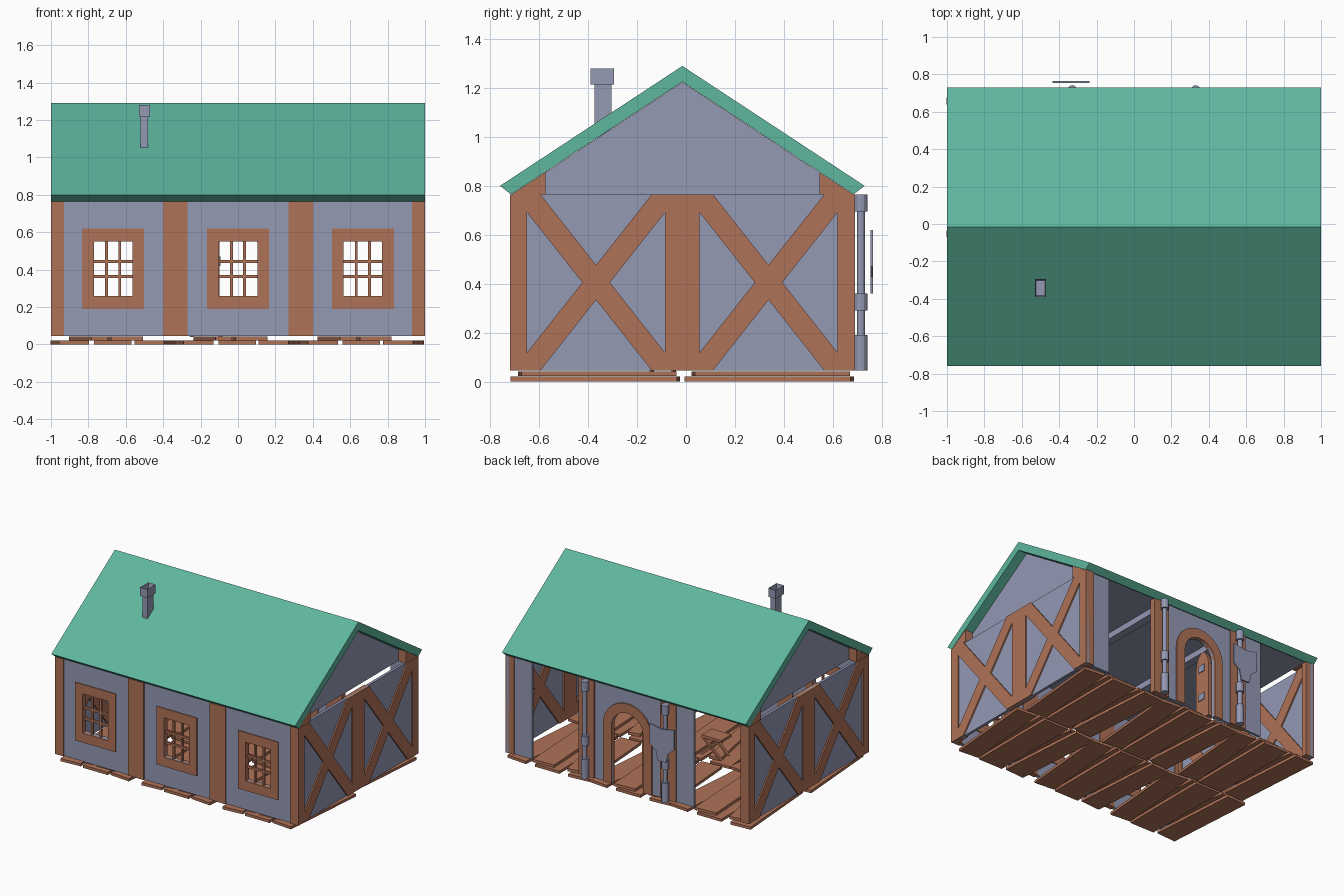
import bpy, bmesh, math
from mathutils import Matrix, Vector

old = bpy.data.objects.get("Cube")
if old:
    bpy.data.objects.remove(old, do_unlink=True)


def material(name, rgb):
    m = bpy.data.materials.new(name)
    m.use_nodes = True
    m.diffuse_color = (*rgb, 1)
    m.node_tree.nodes["Principled BSDF"].inputs["Base Color"].default_value = (*rgb, 1)
    return m


GREEN = material("roof_green", (0.112, 0.468, 0.342))
GRAY = material("plaster_gray", (0.296, 0.319, 0.456))
BROWN = material("timber_brown", (0.429, 0.168, 0.095))


def finish(name, bm, mat):
    bmesh.ops.recalc_face_normals(bm, faces=bm.faces)
    mesh = bpy.data.meshes.new(name)
    bm.to_mesh(mesh)
    bm.free()
    mesh.materials.append(mat)
    ob = bpy.data.objects.new(name, mesh)
    bpy.context.collection.objects.link(ob)
    return ob


def prism(name, pts, axis, lo, hi, mat):
    """Extrude a flat outline: (y, z) points along x, or (x, z) points along y."""
    bm = bmesh.new()
    def place(p, d):
        return (d, *p) if axis == "x" else (p[0], d, p[1])
    face = bm.faces.new([bm.verts.new(place(p, lo)) for p in pts])
    grown = bmesh.ops.extrude_face_region(bm, geom=[face])["geom"]
    shift = Vector(place((0, 0), hi - lo))
    bmesh.ops.translate(bm, verts=[v for v in grown if isinstance(v, bmesh.types.BMVert)], vec=shift)
    return finish(name, bm, mat)


def box(name, x, y, z, mat, turn=0):
    bm = bmesh.new()
    bmesh.ops.create_cube(bm, size=1)
    bm.transform(Matrix.Diagonal((x[1] - x[0], y[1] - y[0], z[1] - z[0], 1)))
    bm.transform(Matrix.Rotation(math.radians(turn), 4, "Z"))
    bm.transform(Matrix.Translation((sum(x) / 2, sum(y) / 2, sum(z) / 2)))
    return finish(name, bm, mat)


def arch(r, spring, base, steps=14):
    """Points of an arch from its right foot over the top to its left foot."""
    curve = [(r * math.cos(math.pi * i / steps), spring + r * math.sin(math.pi * i / steps))
             for i in range(steps + 1)]
    return [(r, base)] + curve + [(-r, base)]


LOW, TOP, MID = 0.045, 0.765, -0.015
FRONT, BACK = -0.72, 0.69
WALL = (LOW, TOP)

# Roof slab and the solid attic under it
prism("roof", [(-0.76, 0.8), (MID, 1.29), (0.73, 0.8), (0.685, TOP), (MID, 1.225), (-0.715, TOP)],
      "x", -1, 1, GREEN)
prism("attic_gables", [(-0.712, TOP), (MID, 1.224), (0.682, TOP)], "x", -0.93, 0.93, GRAY)

# Chimney with a hollow cap
box("chimney_shaft", (-0.52, -0.48), (-0.375, -0.305), (1.0, 1.22), GRAY)
cap = box("chimney_cap", (-0.53, -0.47), (-0.39, -0.295), (1.215, 1.28), GRAY)
bm = bmesh.new()
bm.from_mesh(cap.data)
lid = max(bm.faces, key=lambda f: f.calc_center_median().z)
bmesh.ops.inset_individual(bm, faces=[lid], thickness=0.01)
bmesh.ops.translate(bm, verts=lid.verts, vec=(0, 0, -0.04))
bm.to_mesh(cap.data)
bm.free()

# Timber-framed end walls: a plaster panel, posts and crossed braces
PANEL_W, CROSS = 0.055, 0.073
for side, label in ((1, "left"), (-1, "right")):
    outer = tuple(sorted((side * 0.96, side)))
    plaster = tuple(sorted((side * 0.97, side * 0.99)))
    box(label + "_end_panel", plaster, (FRONT, BACK), WALL, GRAY)
    for y0, y1 in ((FRONT, -0.65), (-0.085, 0.055), (0.62, BACK)):
        box(label + "_end_post", outer, (y0, y1), WALL, BROWN)
    for y0, y1 in ((-0.65, -0.085), (0.055, 0.62)):
        for a, b in ((y0, y1), (y1, y0)):
            dy = math.copysign(PANEL_W, b - a)
            prism(label + "_end_brace",
                  [(a, LOW), (a + dy, LOW), (b, TOP - CROSS), (b, TOP), (b - dy, TOP), (a, LOW + CROSS)],
                  "x", *outer, BROWN)
    # Timber wedges filling the corners under the eaves
    wedge = tuple(sorted((side * 0.935, side * 0.998)))
    for s in (1, -1):
        edge, inner = MID + s * 0.698, MID + s * 0.56
        prism(label + "_eave_wedge", [(edge, TOP), (inner, TOP), (inner, 0.856)], "x", *wedge, BROWN)

# Posts along the front and the back
POSTS = ((-1, -0.93), (-0.4, -0.27), (0.27, 0.4), (0.93, 1))
for x in POSTS:
    box("front_post", x, (FRONT, FRONT + 0.04), WALL, BROWN)
    box("back_post", x, (BACK - 0.04, BACK), WALL, BROWN)

# Front wall: three bays, each with a framed and barred window
HALF_W, SILL, HEAD = 0.103, 0.26, 0.55
plaster_y, frame_y, bar_y = (-0.712, -0.685), (FRONT, -0.678), (-0.708, -0.692)
for x, x0, x1 in ((-0.668, -0.93, -0.4), (0, -0.27, 0.27), (0.668, 0.4, 0.93)):
    l, r = x - HALF_W, x + HALF_W
    fl, fr = x - 0.165, x + 0.165
    for name, xs, zs in (("side", (x0, l), WALL), ("side", (r, x1), WALL),
                         ("below", (l, r), (LOW, SILL)), ("above", (l, r), (HEAD, TOP))):
        box("front_panel_" + name, xs, plaster_y, zs, GRAY)
    for name, xs, zs in (("jamb", (fl, l), (0.19, 0.62)), ("jamb", (r, fr), (0.19, 0.62)),
                         ("sill", (l, r), (0.19, SILL)), ("lintel", (l, r), (HEAD, 0.62))):
        box("window_" + name, xs, frame_y, zs, BROWN)
    for dx in (-0.035, 0.035):
        box("window_upright", (x + dx - 0.007, x + dx + 0.007), bar_y, (SILL, HEAD), BROWN)
    for z in (0.363, 0.443):
        box("window_crossbar", (l, r), bar_y, (z - 0.008, z + 0.008), BROWN)

# Back wall: arched doorway bay and short plaster returns, with open bays between
INNER_R, OUTER_R, SPRING = 0.13, 0.2, 0.47
opening = arch(INNER_R, SPRING, LOW)
prism("doorway_wall", opening + [(-0.27, LOW), (-0.27, TOP), (0.27, TOP), (0.27, LOW)],
      "y", BACK - 0.03, BACK - 0.01, GRAY)
prism("doorway_arch", opening + arch(OUTER_R, SPRING, LOW)[::-1], "y", BACK - 0.035, BACK, BROWN)
for x in ((0.79, 0.93), (-0.54, -0.4)):
    box("back_return", x, (BACK - 0.03, BACK - 0.01), WALL, GRAY)

# Door leaf standing open, with metal fittings
prism("door_leaf", [(0.66 + 0.5 * (px - INNER_R), pz) for px, pz in arch(INNER_R, 0.44, 0.06)],
      "x", -0.125, -0.1, BROWN)
for z in (0.2, 0.42):
    box("door_fitting", (-0.1, -0.094), (0.56, 0.62), (z, z + 0.05), GRAY)

# Ceiling tie beams
for x in (-0.3, 0.3):
    box("tie_beam", (x - 0.03, x + 0.03), (-0.68, 0.65), (0.72, TOP), GRAY)


# Columns with collars beside the door
def drum(name, x, y, r, z0, z1):
    bm = bmesh.new()
    bmesh.ops.create_cone(bm, cap_ends=True, segments=12, radius1=r, radius2=r, depth=z1 - z0)
    bm.transform(Matrix.Translation((x, y, (z0 + z1) / 2)))
    finish(name, bm, GRAY)


for x in (-0.33, 0.33):
    drum("column_shaft", x, 0.715, 0.016, LOW, TOP)
    for z0, z1 in ((LOW, 0.19), (0.29, 0.36), (0.695, TOP)):
        drum("column_collar", x, 0.715, 0.027, z0, z1)

# Hanging shield-shaped sign
shield = [(0.1, 0.62), (0.1, 0.47), (0.05, 0.43), (0.035, 0.36)]
prism("sign_board", [(-0.337 + x, z) for x, z in shield] + [(-0.337 - x, z) for x, z in shield[::-1]]
      + [(-0.337, 0.6)], "y", 0.755, 0.765, GRAY)

# Loose floor planks: the same crooked group repeated over three bays and two rows
PLANKS = ((0.1, 0.16, 0, 0, 4), (0.33, 0.2, 0, 0, 0), (0.555, 0.16, 0, 0, -5),
          (0.2, 0.09, 0.022, 0, 11), (0.39, 0.17, 0.022, 0.01, 3))
for bay in range(3):
    for yc in (-0.37, 0.34):
        for dx, width, z, dy, turn in PLANKS:
            x = -1 + bay * 0.665 + dx
            length = 0.69 - 0.1 * abs(math.sin(math.radians(turn))) * 6 * width - 0.05 * (z > 0)
            box("floor_plank", (x - width / 2, x + width / 2),
                (yc - length / 2 + dy, yc + length / 2 + dy), (z, z + 0.02), BROWN, turn)

# Small folding stool inside
box("stool_seat", (-0.26, -0.1), (-0.16, -0.04), (0.17, 0.19), BROWN)
for y in (-0.15, -0.06):
    for s in (1, -1):
        a, b = -0.18 - s * 0.08, -0.18 + s * 0.06
        prism("stool_leg", [(a, 0.04), (a + 0.02, 0.04), (b + 0.02, 0.17), (b, 0.17)],
              "y", y, y + 0.015 + s * 0.004, BROWN)
